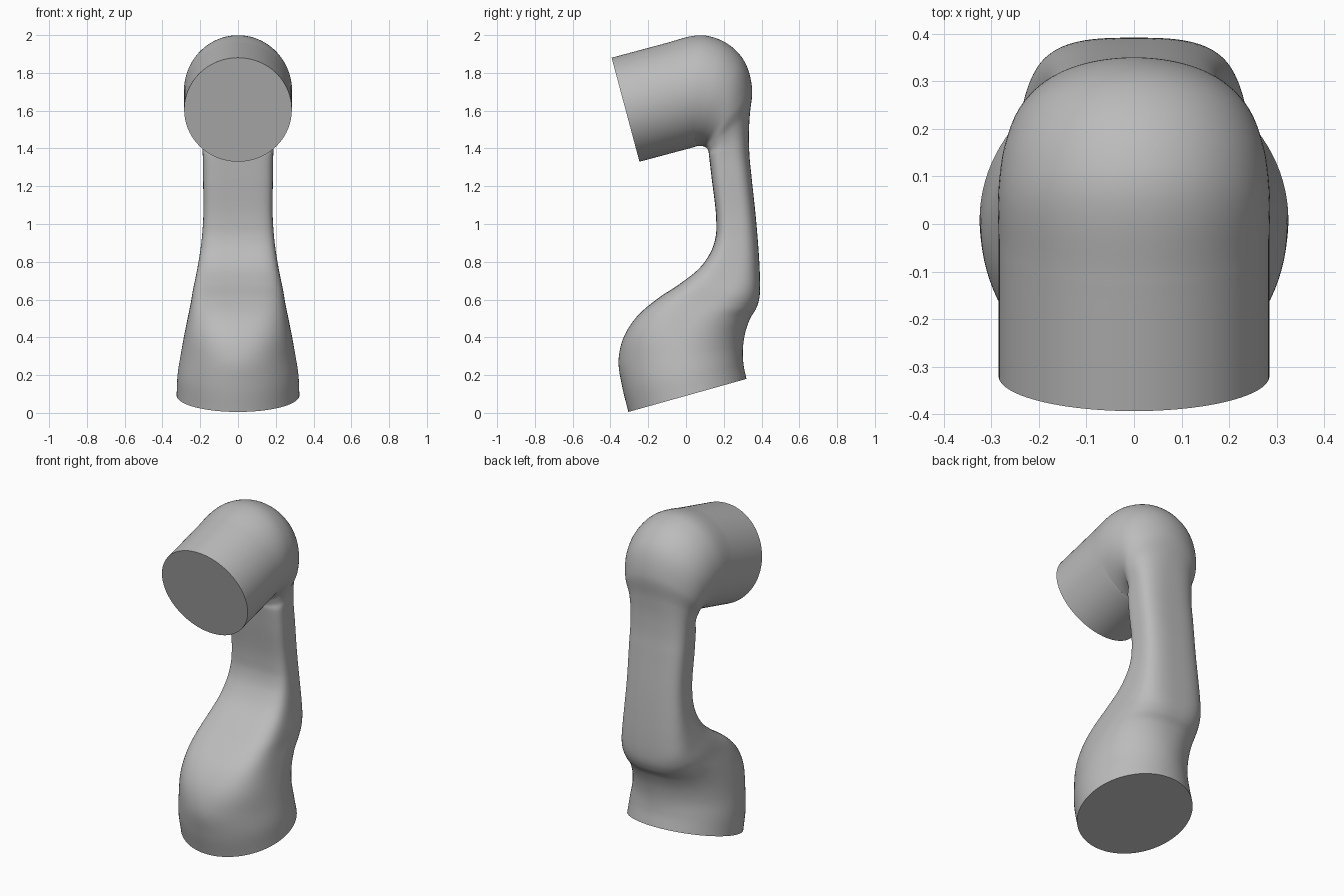
import bpy, bmesh, math
from mathutils import Vector

cube = bpy.data.objects.get("Cube")
if cube:
    bpy.data.objects.remove(cube, do_unlink=True)

SIDES = 96   # points round each cross-section
STEPS = 8    # rings between neighbouring sections

grey = bpy.data.materials.new("plain grey")
grey.use_nodes = True
shade = (0.5, 0.5, 0.5, 1)
grey.diffuse_color = shade
grey.node_tree.nodes["Principled BSDF"].inputs["Base Color"].default_value = shade

# Each section: front y, front z, back y, back z, half width,
# front squareness, back squareness (2 is an ellipse)
foot = [
    (-.305, .005, .32, .18, .325, 2, 2),
    (-.338, .14, .304, .26, .32, 2, 2),
    (-.357, .28, .302, .35, .302, 2, 2),
    (-.33, .4, .315, .43, .284, 2.4, 2.1),
    (-.26, .51, .34, .5, .266, 3, 2.3),
    (-.15, .605, .37, .55, .25, 3.8, 2.6),
    (-.03, .685, .387, .6, .238, 4.2, 2.8),
    (.07, .765, .392, .66, .222, 4.5, 3),
]
arm = [
    (.13, .85, .39, .76, .206, 4.5, 3),
    (.158, .94, .382, .89, .192, 4.5, 3),
    (.16, 1.02, .373, 1, .185, 4.5, 3),
    (.135, 1.25, .347, 1.25, .185, 4.5, 3),
    (.122, 1.36, .335, 1.38, .187, 4, 2.8),
    (.119, 1.385, .333, 1.48, .192, 3, 2.6),
    (.112, 1.4, .338, 1.58, .205, 2.5, 2.3),
]

# Elbow: sections fan from the inner bend to a ball
ball = Vector((.065, 1.715))
radius = .285
elbow = []
for y, z, turn, half in ((.1, 1.408, 0, .235), (.083, 1.413, 35, .262),
                         (.065, 1.413, 60, .278), (.045, 1.41, 82, .285)):
    a = math.radians(turn)
    elbow.append((y, z, ball.x + radius * math.cos(a),
                  ball.y + radius * math.sin(a), half, 2, 2))

# Head: a straight tilted cylinder
tilt = math.radians(15)
axis = Vector((math.cos(tilt), math.sin(tilt)))
up = Vector((-axis.y, axis.x))
face = Vector((-.32, 1.605))
head = []
for along in (.29, .24, 0):
    low = face + axis * along - up * radius
    high = face + axis * along + up * radius
    head.append((*low, *high, radius, 2, 2))

sections = foot + arm + elbow + head


def spline(keys, steps):
    """Smooth curve through the keys, spaced by the distance between them."""
    keys = [list(k) for k in keys]
    gaps = [max(math.dist(p[:4], q[:4]), .001) for p, q in zip(keys, keys[1:])]
    slopes = [[(b - a) / g for a, b in zip(p, q)]
              for p, q, g in zip(keys, keys[1:], gaps)]
    tangents = [slopes[0]]
    for i in range(1, len(slopes)):
        g, h = gaps[i - 1], gaps[i]
        tangents.append([(s * h + t * g) / (g + h)
                         for s, t in zip(slopes[i - 1], slopes[i])])
    tangents.append(slopes[-1])
    for i, g in enumerate(gaps):
        for k in range(steps):
            t = k / steps
            s = t * t * (3 - 2 * t)
            m0 = g * t * (1 - t) ** 2
            m1 = g * t * t * (t - 1)
            yield [a + (b - a) * s + u * m0 + v * m1 for a, b, u, v in
                   zip(keys[i], keys[i + 1], tangents[i], tangents[i + 1])]
    yield keys[-1]


def power(value, n):
    return math.copysign(abs(value) ** (2 / n), value)


def ring(bm, section):
    fy, fz, by, bz, half, n_front, n_back = section
    front, back = Vector((0, fy, fz)), Vector((0, by, bz))
    middle, reach = (front + back) / 2, (back - front) / 2
    verts = []
    for i in range(SIDES):
        a = math.tau * i / SIDES
        n = n_back if math.sin(a) > 0 else n_front
        p = middle + reach * power(math.sin(a), n)
        p.x = half * power(math.cos(a), n)
        verts.append(bm.verts.new(p))
    return verts


# Skin the sections and close both ends with flat caps
bm = bmesh.new()
rings = [ring(bm, s) for s in spline(sections, STEPS)]
for lower, upper in zip(rings, rings[1:]):
    for i in range(SIDES):
        j = (i + 1) % SIDES
        bm.faces.new((lower[i], lower[j], upper[j], upper[i]))
bm.faces.new(rings[0][::-1])
bm.faces.new(rings[-1])
bmesh.ops.recalc_face_normals(bm, faces=bm.faces)

mesh = bpy.data.meshes.new("arm_link")
bm.to_mesh(mesh)
bm.free()
mesh.materials.append(grey)
link = bpy.data.objects.new("arm_link", mesh)
bpy.context.collection.objects.link(link)
bpy.context.view_layer.objects.active = link
link.select_set(True)
bpy.ops.object.shade_smooth_by_angle(angle=math.radians(35))
